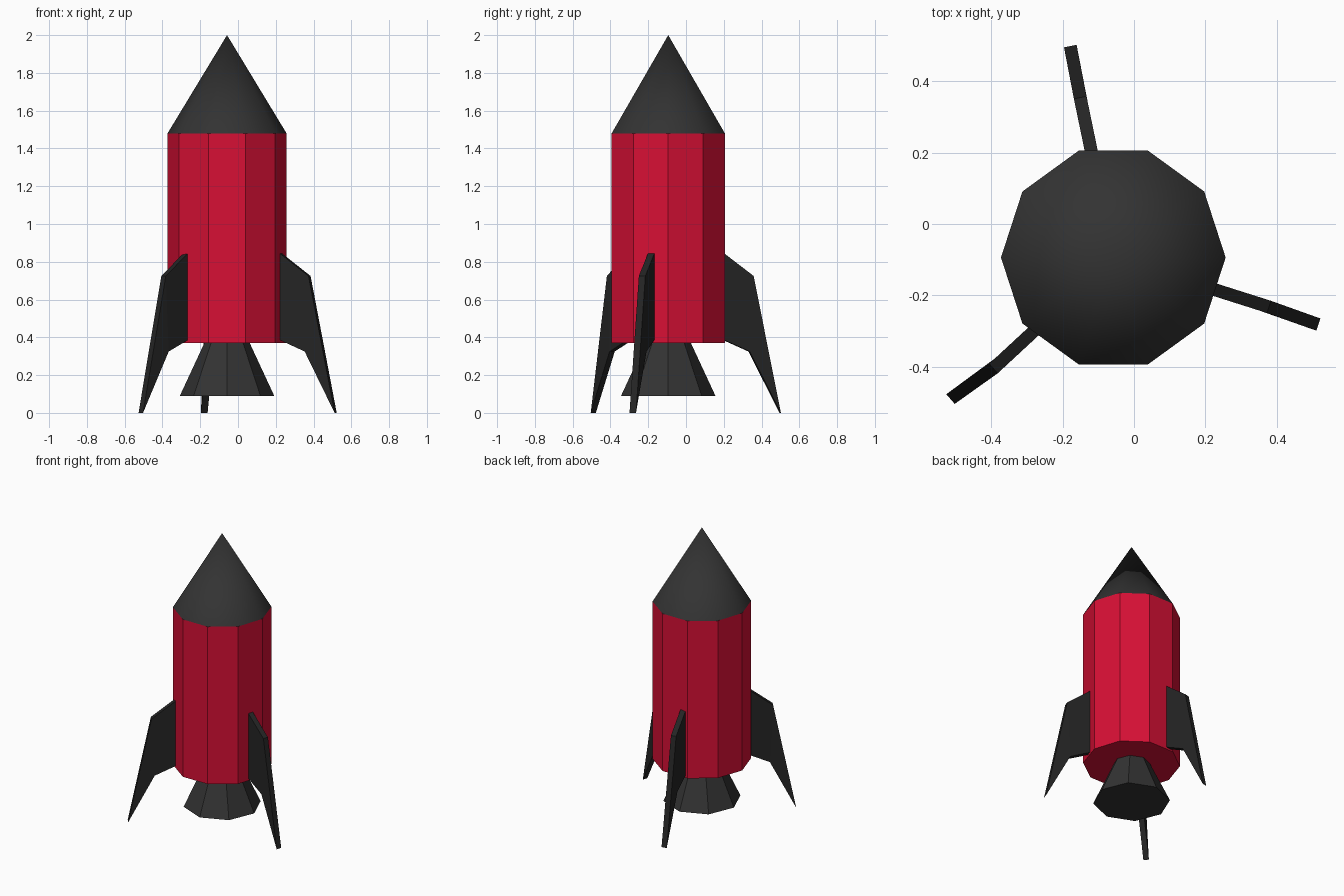
import bpy, bmesh
from math import cos, sin, radians, pi
from mathutils import Vector

if "Cube" in bpy.data.objects:
    bpy.data.objects.remove(bpy.data.objects["Cube"])

CX, CY = -0.058, -0.094   # rocket axis


def material(name, rgb):
    m = bpy.data.materials.new(name)
    m.diffuse_color = (*rgb, 1)
    m.use_nodes = True
    m.node_tree.nodes["Principled BSDF"].inputs["Base Color"].default_value = m.diffuse_color
    return m


red = material("red", (0.68, 0.005, 0.035))
dark = material("dark_grey", (0.033, 0.033, 0.033))
black = material("black", (0.018, 0.018, 0.018))


def frustum(name, sides, r_low, r_high, z_low, z_high, mat, fill='NGON'):
    bpy.ops.mesh.primitive_cone_add(
        vertices=sides, radius1=r_low, radius2=r_high, depth=z_high - z_low,
        end_fill_type=fill, location=(CX, CY, (z_low + z_high) / 2),
        rotation=(0, 0, pi / 2))
    ob = bpy.context.object
    ob.name = name
    ob.data.materials.append(mat)
    return ob


# Body, nose and engine nozzle
frustum("body", 10, 0.315, 0.315, 0.37, 1.48, red)
nose = frustum("nose_cone", 10, 0.315, 0, 1.48, 2.0, dark, 'NOTHING')
nose.data.polygons.foreach_set("use_smooth", [True] * len(nose.data.polygons))
frustum("nozzle", 8, 0.25, 0.12, 0.09, 0.37, dark)

# Fin outline as (distance from axis, height): inner plate and swept tip
FIN = [(0.285, 0.855), (0.458, 0.725), (0.605, 0.0), (0.437, 0.325), (0.285, 0.392)]
THICK = 0.036


def fin(name, root_angle, tip_angle):
    bm = bmesh.new()
    sides = []
    across = Vector((-sin(radians(tip_angle)), cos(radians(tip_angle)), 0)) * THICK / 2
    for s in (-1, 1):
        ring = []
        for r, z in FIN:
            a = radians(tip_angle if r > 0.5 else root_angle)
            ring.append(bm.verts.new(Vector((r * cos(a), r * sin(a), z)) + across * s))
        sides.append(ring)
    a, b = sides
    for ring in sides:
        # split at the fold between the plate and the swept tip
        bm.faces.new([ring[i] for i in (0, 1, 3, 4)])
        bm.faces.new([ring[i] for i in (1, 2, 3)])
    for i in range(5):
        j = (i + 1) % 5
        bm.faces.new((a[i], a[j], b[j], b[i]))
    bmesh.ops.recalc_face_normals(bm, faces=bm.faces)
    me = bpy.data.meshes.new(name)
    bm.to_mesh(me)
    bm.free()
    me.materials.append(black)
    ob = bpy.data.objects.new(name, me)
    ob.location = (CX, CY, 0)
    bpy.context.collection.objects.link(ob)


# Three fins around the base
fin("back_fin", 101.7, 101.5)
fin("right_fin", -17.6, -18.1)
fin("left_fin", 222.8, 221.0)
